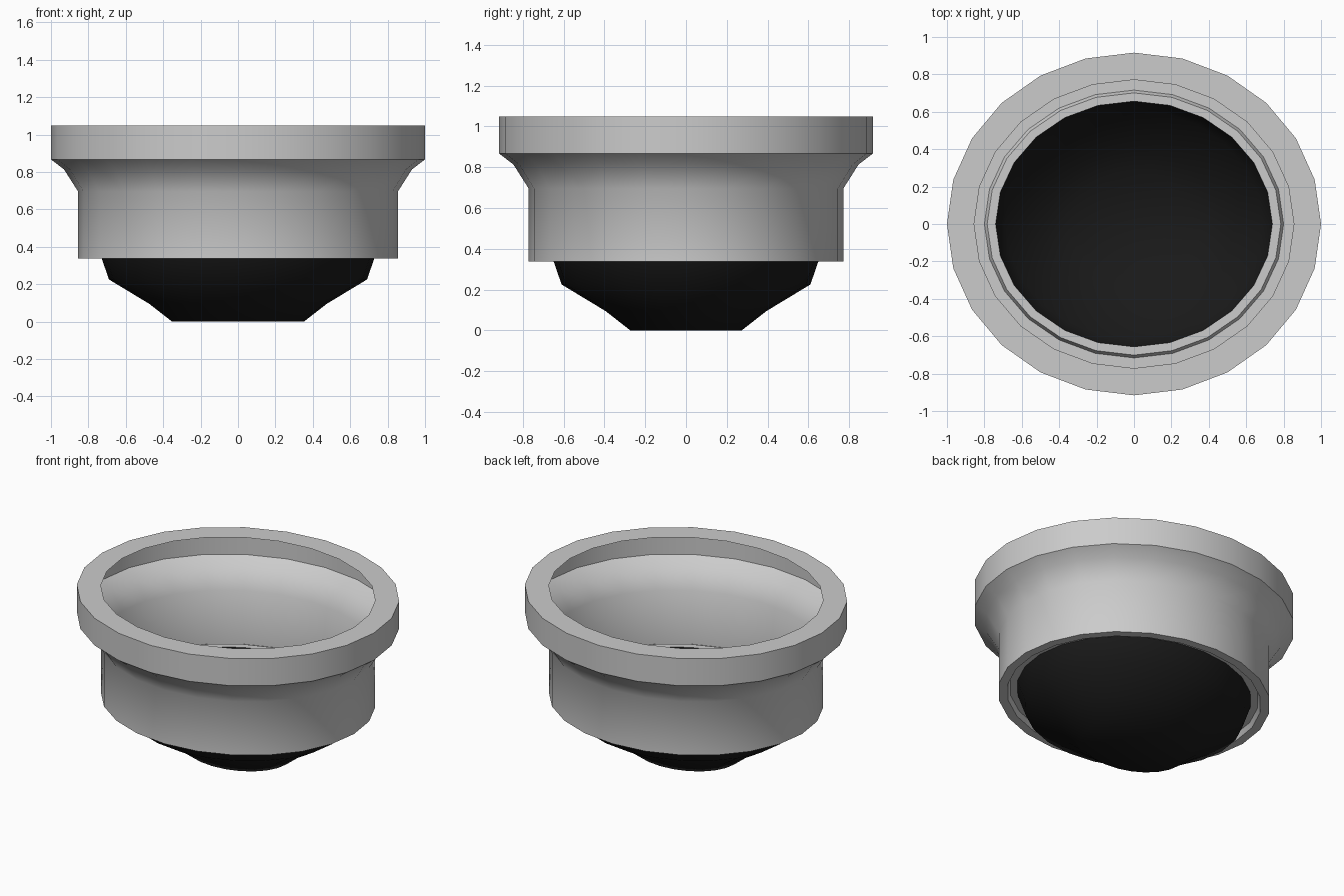
import bpy, bmesh, math

if "Cube" in bpy.data.objects:
    bpy.data.objects.remove(bpy.data.objects["Cube"])

SIDES = 24


def oval_shell(name, profile, inset, angle, cap=False):
    """Sweep (half-width, z) points round an oval; depth is narrower by inset."""
    bm = bmesh.new()
    rings = []
    for r, z in profile:
        rings.append([bm.verts.new((r * math.cos(2 * math.pi * i / SIDES),
                                    (r - inset) * math.sin(2 * math.pi * i / SIDES), z))
                      for i in range(SIDES)])
    for a, b in zip(rings, rings[1:]):
        for i in range(SIDES):
            j = (i + 1) % SIDES
            bm.faces.new((a[i], a[j], b[j], b[i]))
    if cap:
        bm.faces.new(rings[0][::-1])
    mesh = bpy.data.meshes.new(name)
    bm.to_mesh(mesh)
    bm.free()
    obj = bpy.data.objects.new(name, mesh)
    bpy.context.collection.objects.link(obj)
    bpy.ops.object.select_all(action='DESELECT')
    obj.select_set(True)
    bpy.context.view_layer.objects.active = obj
    bpy.ops.object.shade_smooth_by_angle(angle=math.radians(angle))
    return obj


# Thin housing: recessed ledge, bottom ring, body, flare, rim and flat top ring
housing = oval_shell("housing", [
    (0.74, 0.37), (0.785, 0.37), (0.80, 0.338), (0.855, 0.338),
    (0.855, 0.695), (0.93, 0.813), (1.0, 0.867), (1.0, 1.048), (0.855, 1.048)],
    0.084, 40)

# Black bowl hanging below the housing
bowl = oval_shell("bowl", [
    (0.353, 0.0), (0.475, 0.095), (0.69, 0.225), (0.74, 0.37)],
    0.08, 45, cap=True)
black = bpy.data.materials.new("black")
black.diffuse_color = (0.01, 0.01, 0.01, 1)
black.use_nodes = True
black.node_tree.nodes["Principled BSDF"].inputs["Base Color"].default_value = black.diffuse_color
bowl.data.materials.append(black)
